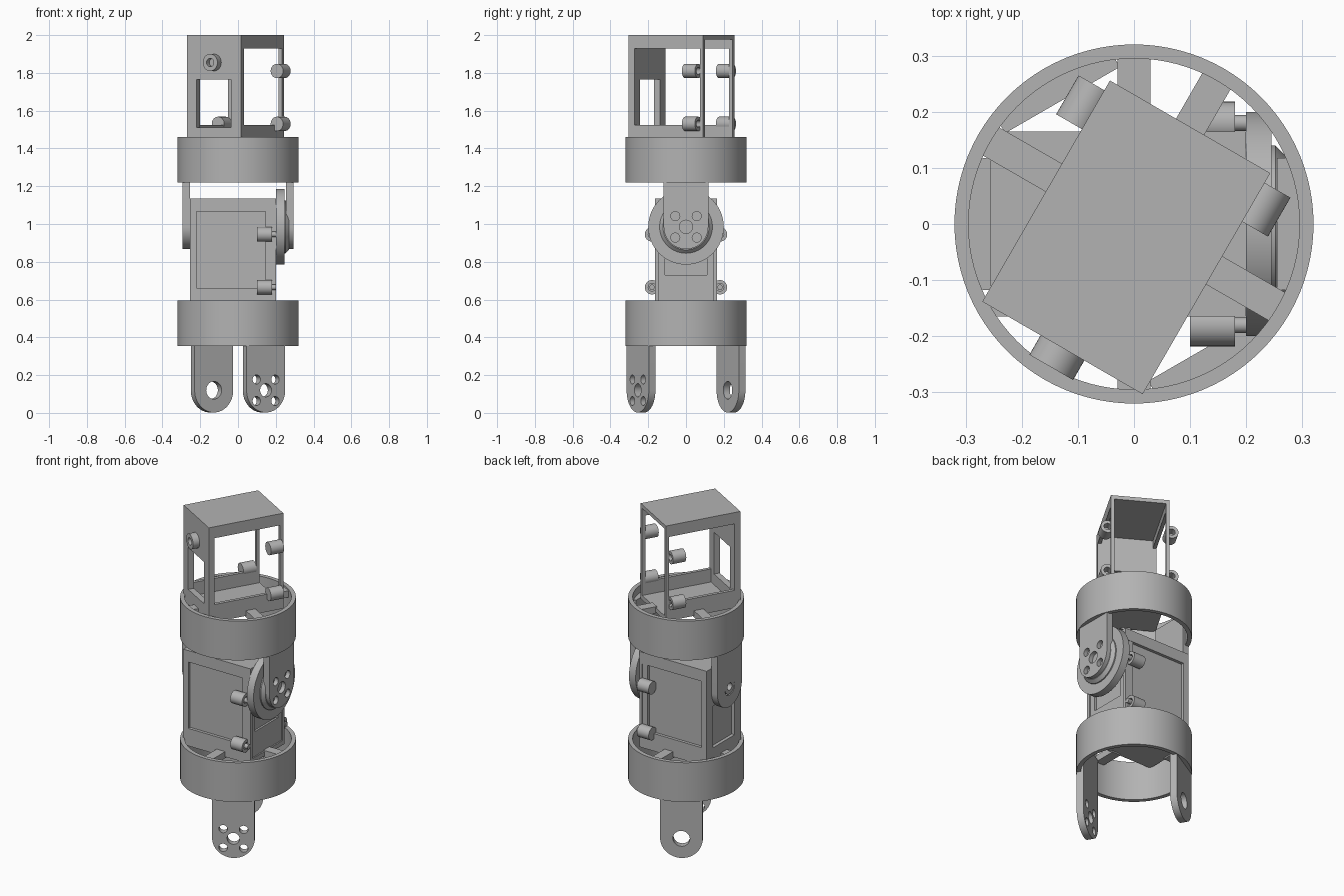
import bpy, bmesh
from math import radians, cos, sin, pi
from mathutils import Matrix, Vector

old = bpy.data.objects.get("Cube")
if old:
    bpy.data.objects.remove(old)

GREY = (0.45, 0.45, 0.45, 1)
grey = bpy.data.materials.new("plain grey")
grey.use_nodes = True
grey.diffuse_color = GREY
grey.node_tree.nodes["Principled BSDF"].inputs["Base Color"].default_value = GREY


def turn(angle, z=0):
    return Matrix.Translation((0, 0, z)) @ Matrix.Rotation(radians(angle), 4, 'Z')


def finish(name, bm, m):
    bmesh.ops.recalc_face_normals(bm, faces=bm.faces)
    bm.transform(m)
    mesh = bpy.data.meshes.new(name)
    bm.to_mesh(mesh)
    bm.free()
    ob = bpy.data.objects.new(name, mesh)
    bpy.context.collection.objects.link(ob)
    mesh.materials.append(grey)
    return ob


def smooth(ob):
    bpy.ops.object.select_all(action='DESELECT')
    ob.select_set(True)
    bpy.context.view_layer.objects.active = ob
    bpy.ops.object.shade_smooth_by_angle(angle=radians(35))


def box(name, x, y, z, m):
    bm = bmesh.new()
    bmesh.ops.create_cube(bm, size=1)
    size = Matrix.Diagonal((x[1] - x[0], y[1] - y[0], z[1] - z[0], 1))
    bm.transform(Matrix.Translation((sum(x) / 2, sum(y) / 2, sum(z) / 2)) @ size)
    return finish(name, bm, m)


def rod(name, x, y, z, r, m, r2=None, sides=40):
    # cylinder or cone lying along local x
    bm = bmesh.new()
    bmesh.ops.create_cone(bm, cap_ends=True, segments=sides, radius1=r,
                          radius2=r if r2 is None else r2, depth=x[1] - x[0])
    bm.transform(Matrix.Translation((sum(x) / 2, y, z)) @ Matrix.Rotation(pi / 2, 4, 'Y'))
    ob = finish(name, bm, m)
    smooth(ob)
    return ob


def cut(ob, cutters):
    for c in cutters:
        c.hide_render = True
        mod = ob.modifiers.new("cut", 'BOOLEAN')
        mod.operation, mod.solver, mod.object = 'DIFFERENCE', 'EXACT', c
        bpy.ops.object.select_all(action='DESELECT')
        bpy.context.view_layer.objects.active = ob
        ob.select_set(True)
        bpy.ops.object.modifier_apply(modifier=mod.name)
        bpy.data.objects.remove(c)
    smooth(ob)


def ring(name, m):
    # revolved rectangular wall section
    bm = bmesh.new()
    section = [(0.295, 0.355), (0.32, 0.355), (0.32, 0.595), (0.295, 0.595)]
    vs = [bm.verts.new((r, 0, z)) for r, z in section]
    es = [bm.edges.new((vs[i], vs[i - 1])) for i in range(4)]
    bmesh.ops.spin(bm, geom=vs + es, axis=(0, 0, 1), cent=(0, 0, 0),
                   angle=2 * pi, steps=96, use_merge=True)
    bmesh.ops.remove_doubles(bm, verts=bm.verts, dist=1e-4)
    smooth(finish(name, bm, m))


TAB_R, PIVOT = 0.118, 0.12


def tab(name, side, m):
    # hanging lug with a rounded lower end
    outline = [(TAB_R * cos(a), PIVOT + TAB_R * sin(a))
               for a in (pi + pi * i / 32 for i in range(33))]
    outline += [(TAB_R, 0.55), (-TAB_R, 0.55)]
    bm = bmesh.new()
    face = bm.faces.new([bm.verts.new((side * 0.255, y, z)) for y, z in outline])
    out = bmesh.ops.extrude_face_region(bm, geom=[face])
    moved = [v for v in out["geom"] if isinstance(v, bmesh.types.BMVert)]
    bmesh.ops.translate(bm, verts=moved, vec=Vector((side * 0.04, 0, 0)))
    return finish(name, bm, m)


def segment(label, angle, z0):
    m = turn(angle, z0)
    tm = turn(angle - 60, z0)
    ring(label + "_ring", m)

    # lugs: one with a pivot hole, one with a bolt pattern
    t = tab(label + "_pivot_lug", -1, tm)
    cut(t, [rod("hole", (-0.4, -0.2), 0, PIVOT, 0.047, tm)])
    t = tab(label + "_bolt_lug", 1, tm)
    cutters = [rod("hole", (0.2, 0.4), 0, PIVOT, 0.035, tm)]
    for sy in (-1, 1):
        for sz in (-1, 1):
            y, z = sy * 0.057, PIVOT + sz * 0.057
            cutters.append(rod("hole", (0.2, 0.4), y, z, 0.024, tm))
            cutters.append(rod("bore", (0.275, 0.4), y, z, 0.038, tm))
    cut(t, cutters)

    # spokes between the ring and the bracket
    for i in range(4):
        start = 0.19 if i == 0 else 0.15 if i % 2 else 0.24
        box(label + "_spoke", (start, 0.3), (-0.029, 0.029), (0.545, 0.585), turn(angle + 90 * i, z0))

    # bracket: a box open on one end, with a window in every wall
    b = box(label + "_bracket", (-0.255, 0.2), (-0.165, 0.165), (0.553, 1.135), m)
    cut(b, [box("cavity", (-0.22, 0.4), (-0.145, 0.145), (0.58, 1.112), m),
            box("side_window", (-0.22, 0.18), (-0.3, 0.3), (0.66, 1.065), m),
            box("end_window", (-0.4, -0.1), (-0.105, 0.105), (0.645, 0.9), m)])

    # pivot hub and screw bosses
    hub = rod(label + "_pivot_hub", (-0.295, -0.25), 0, 0.99, 0.045, m)
    cut(hub, [rod("socket", (-0.4, -0.265), 0, 0.99, 0.022, m)])
    for sy in (-1, 1):
        for z in (0.665, 0.945):
            boss = rod(label + "_boss", (0.1, 0.18), sy * 0.18, z, 0.038, m)
            cut(boss, [rod("socket", (0.13, 0.3), sy * 0.18, z, 0.02, m)])


segment("lower", 0, 0)
segment("upper", 60, 0.865)

# motor seated in the lower bracket
base = turn(0)
motor = box("motor", (-0.235, 0.192), (-0.147, 0.147), (0.575, 1.115), base)
cut(motor, [box("end_recess", (0.18, 0.3), (-0.11, 0.11), (0.73, 1.06), base)])
for s in (-1, 1):
    ys = sorted((s * 0.14, s * 0.163))
    box("motor_flange", (0.145, 0.19), ys, (0.65, 1.075), base)
    for z in (0.665, 0.945):
        rod("boss_screw", (0.13, 0.2), s * 0.18, z, 0.014, base)

# turning disc on the motor shaft
rod("motor_shaft", (0.17, 0.21), 0, 0.985, 0.06, base)
rod("turning_disc", (0.2, 0.245), 0, 0.985, 0.2, base, sides=64)
rod("disc_collar", (0.24, 0.252), 0, 0.985, 0.14, base, sides=64)
rod("disc_cone", (0.252, 0.27), 0, 0.985, 0.14, base, r2=0.122, sides=64)
